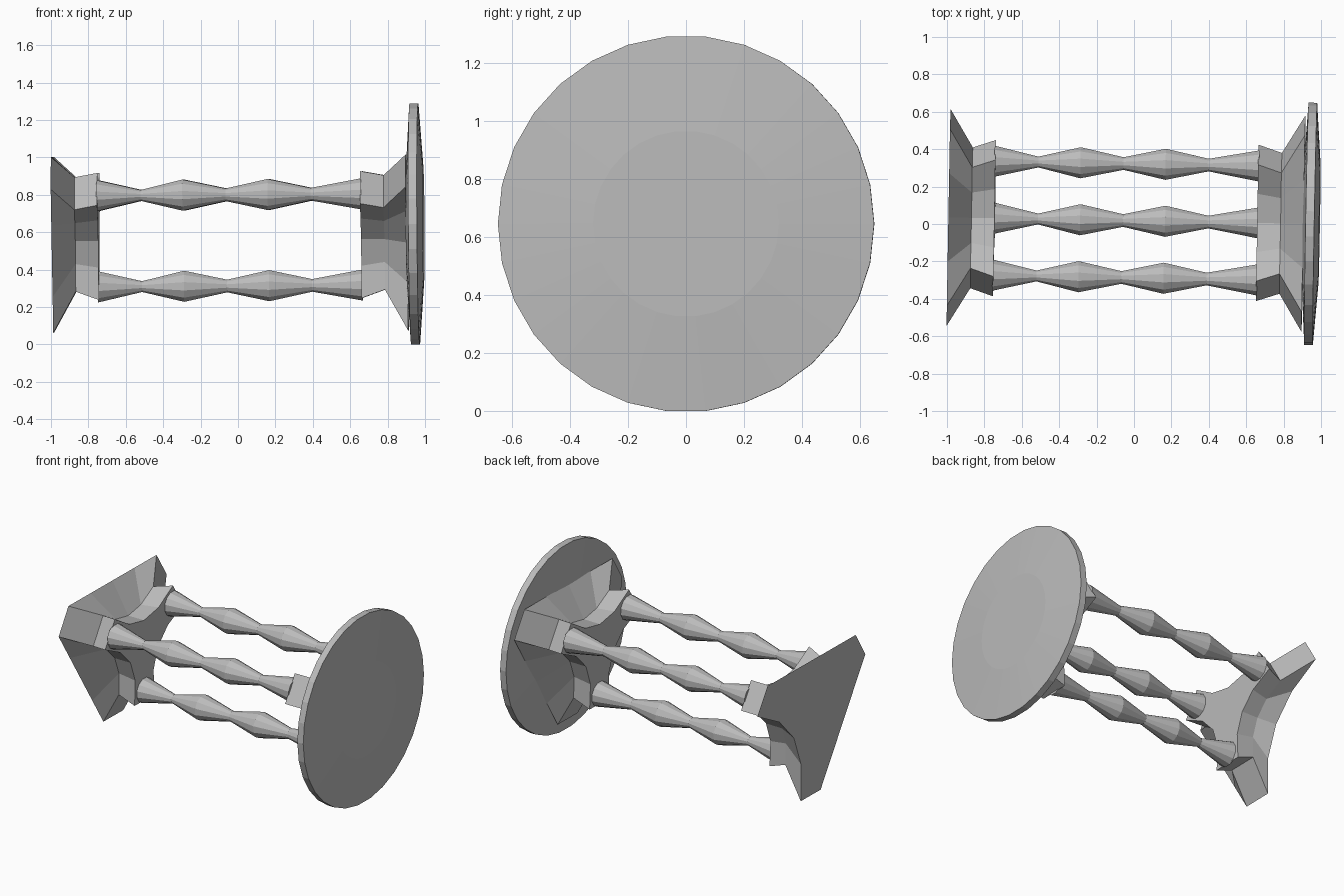
import bpy, bmesh, math
from mathutils import Matrix, Vector

if "Cube" in bpy.data.objects:
    bpy.data.objects.remove(bpy.data.objects["Cube"])

grey = bpy.data.materials.new("grey")
grey.diffuse_color = (0.5, 0.5, 0.5, 1)
grey.use_nodes = True
grey.node_tree.nodes["Principled BSDF"].inputs["Base Color"].default_value = grey.diffuse_color

# The whole stand leans very slightly from the x axis
FRAME = (Matrix.Translation((0, 0.0175, 0.638))
         @ Matrix.Rotation(-0.018, 4, 'Z') @ Matrix.Rotation(-0.007, 4, 'Y'))
WIDEN = 1.066                       # the three-armed layout is a little wide
ARMS = [math.radians(a) for a in (30, 150, 270)]   # back, front, bottom arm


def finish(name, bm):
    bmesh.ops.recalc_face_normals(bm, faces=bm.faces)
    me = bpy.data.meshes.new(name)
    bm.to_mesh(me)
    bm.free()
    me.materials.append(grey)
    ob = bpy.data.objects.new(name, me)
    ob.matrix_world = FRAME
    bpy.context.collection.objects.link(ob)


def loft(name, sections, closed_ends=True):
    """Join equal-length rings of points with quads."""
    bm = bmesh.new()
    rings = [[bm.verts.new(p) for p in s] for s in sections]
    n = len(rings[0])
    for a, b in zip(rings, rings[1:]):
        for i in range(n):
            j = (i + 1) % n
            bm.faces.new((a[i], a[j], b[j], b[i]))
    if closed_ends:
        bm.faces.new(rings[0])
        bm.faces.new(rings[-1])
    finish(name, bm)


def circle(x, r, n, cy=0, cz=0):
    return [Vector((x, cy + r * math.sin((i + .5) * math.tau / n),
                    cz + r * math.cos((i + .5) * math.tau / n))) for i in range(n)]


def star(x, reach, hollow, side):
    """Three blunt arms joined by hollow sides; None keeps a side straight.
    side = -1 or 1 turns the outline half round the vertical."""
    pts = []
    for k, a in enumerate(ARMS):
        out, tan = Vector((math.cos(a), math.sin(a))), Vector((-math.sin(a), math.cos(a)))
        b = ARMS[(k + 1) % 3]
        out2, tan2 = Vector((math.cos(b), math.sin(b))), Vector((-math.sin(b), math.cos(b)))
        p, q = out * reach + tan * .1, out2 * reach - tan2 * .1
        mid = (p + q) / 2
        h = hollow[k]
        c = mid if h is None else mid.normalized() * (2 * h) - mid
        pts.append(out * reach - tan * .1)
        for t in (0, .25, .5, .75):
            pts.append(p * (1 - t) ** 2 + c * (2 * t * (1 - t)) + q * t * t)
    return [Vector((x, -side * y * WIDEN, z)) for y, z in pts]


# Flared three-armed end blocks (sides in order: top, front, back)
for name, side, xs in (("left_flared_base", -1, (-.99, -.868, -.745)),
                       ("right_flared_base", 1, (.908, .785, .66))):
    loft(name, [star(xs[0], .57, (None, None, .20), side),
                star(xs[1], .35, (.16,) * 3, side),
                star(xs[2], .395, (.16,) * 3, side)])

# Turned rods with three swellings
ROD = [(-.75, .086), (-.515, .03), (-.29, .086), (-.06, .035),
       (.165, .086), (.395, .035), (.665, .086)]
for name, a in zip(("back_rod", "front_rod", "bottom_rod"), ARMS):
    cy, cz = .33 * math.cos(a) * WIDEN, .325 * math.sin(a)
    loft(name, [circle(x, r, 12, cy, cz) for x, r in ROD])

# Round end plate, slightly domed on both faces
PLATE = [(.902, .32), (.922, .648), (.968, .648), (.992, .32)]
loft("round_end_plate", [circle(x, r, 30) for x, r in PLATE])
